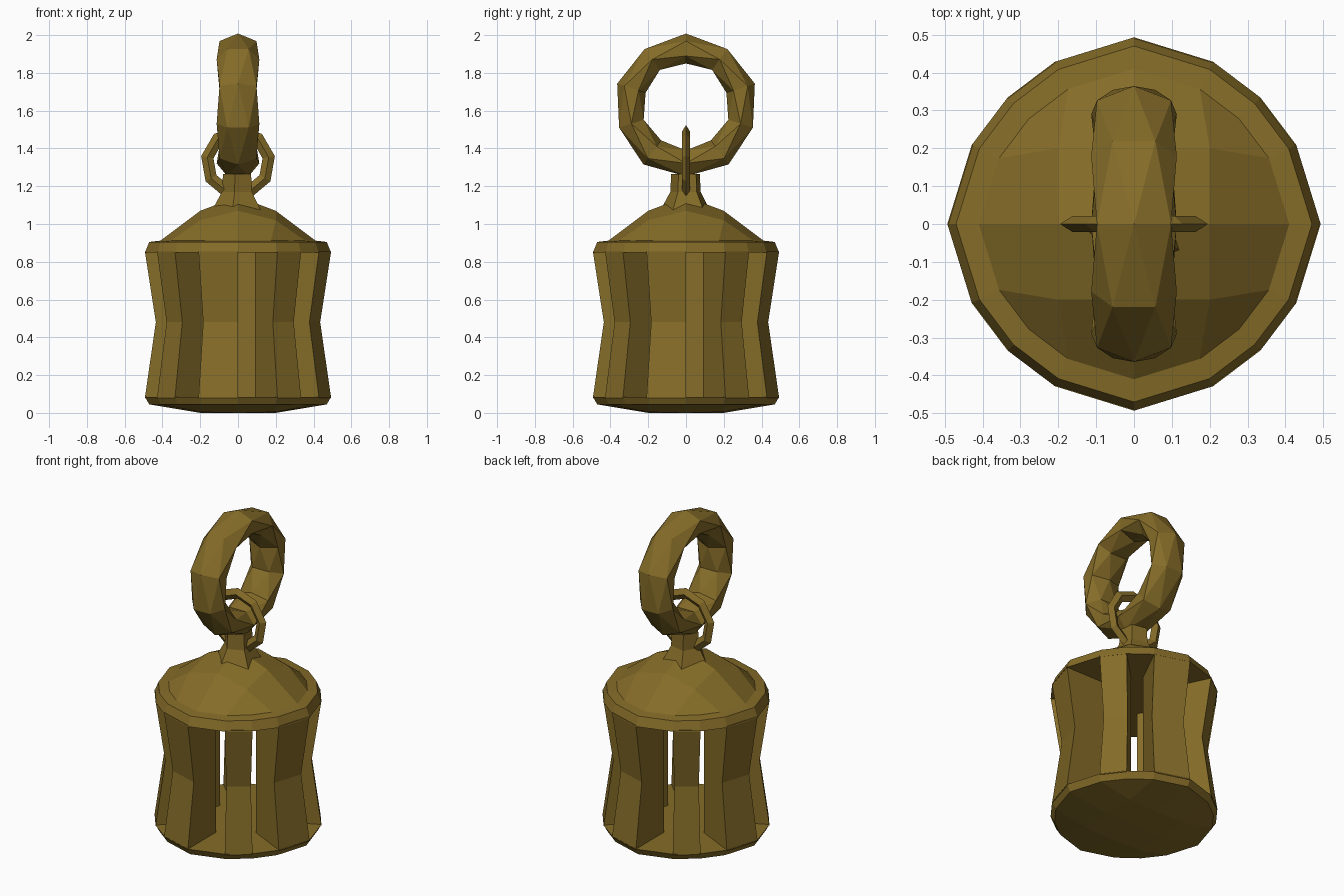
import bpy, bmesh, math

if "Cube" in bpy.data.objects:
    bpy.data.objects.remove(bpy.data.objects["Cube"])

mat = bpy.data.materials.new("old brass")
mat.diffuse_color = (0.235, 0.15, 0.021, 1)
mat.use_nodes = True
mat.node_tree.nodes["Principled BSDF"].inputs["Base Color"].default_value = mat.diffuse_color


def finish(bm, name):
    bmesh.ops.recalc_face_normals(bm, faces=bm.faces)
    me = bpy.data.meshes.new(name)
    bm.to_mesh(me)
    bm.free()
    me.materials.append(mat)
    ob = bpy.data.objects.new(name, me)
    bpy.context.collection.objects.link(ob)
    return ob


# sixteen-sided outline shared by the base, cage and cap
STEP = [(0, 1.0), (26, 0.967), (45, 0.958), (64, 0.967)]


def outline(i, r, z):
    a, k = STEP[i % 4]
    a = math.radians(a + 90 * ((i // 4) % 4))
    return (r * k * math.cos(a), r * k * math.sin(a), z)


def bridge(bm, a, b):
    n = len(a)
    for i in range(n):
        bm.faces.new((a[i], a[(i + 1) % n], b[(i + 1) % n], b[i]))


def grid_cap(bm, rim, z_mid, z_edge, z_corner, h=0.2):
    """fill a 16-vertex rim with a 4 x 4 quad grid"""
    order = [(4, 2), (4, 3), (4, 4), (3, 4), (2, 4), (1, 4), (0, 4), (0, 3),
             (0, 2), (0, 1), (0, 0), (1, 0), (2, 0), (3, 0), (4, 0), (4, 1)]
    g = dict(zip(order, rim))
    zs = (z_mid, z_edge, z_corner)
    for i in range(1, 4):
        for j in range(1, 4):
            z = zs[abs(i - 2) + abs(j - 2)]
            g[i, j] = bm.verts.new(((i - 2) * h, (j - 2) * h, z))
    for i in range(4):
        for j in range(4):
            bm.faces.new((g[i, j], g[i + 1, j], g[i + 1, j + 1], g[i, j + 1]))


def disc(name, rings, lower, upper):
    bm = bmesh.new()
    loops = [[bm.verts.new(outline(i, r, z)) for i in range(16)] for r, z in rings]
    for a, b in zip(loops, loops[1:]):
        bridge(bm, a, b)
    for rim, heights in ((loops[0], lower), (loops[-1], upper)):
        if heights:
            grid_cap(bm, rim, *heights)
        else:
            bm.faces.new(rim)
    return finish(bm, name)


# base plate and domed roof
disc("base", [(0.47, 0.045), (0.493, 0.085)], (0.0, 0.0, 0.005), None)
disc("roof", [(0.493, 0.848), (0.47, 0.905), (0.41, 0.912)], None, (1.145, 1.07, 1.02))

# eight deep waisted cage bars
bm = bmesh.new()
for k in range(8):
    i = 2 * k + 1
    loops = []
    for r, z in ((0.493, 0.08), (0.435, 0.48), (0.493, 0.855)):
        pts = [outline(i, r, z), outline(i + 1, r, z),
               outline(i + 1, 0.215, z), outline(i, 0.215, z)]
        loops.append([bm.verts.new(p) for p in pts])
    for a, b in zip(loops, loops[1:]):
        bridge(bm, a, b)
    bm.faces.new(loops[0])
    bm.faces.new(loops[-1])
finish(bm, "cage_bars")

# flared neck on the roof
bm = bmesh.new()
loops = []
for r, z in ((0.14, 1.07), (0.085, 1.17), (0.08, 1.265)):
    loops.append([bm.verts.new((r * math.cos(math.radians(72 * i - 30)),
                                r * math.sin(math.radians(72 * i - 30)), z)) for i in range(5)])
for a, b in zip(loops, loops[1:]):
    bridge(bm, a, b)
bm.faces.new(loops[0])
bm.faces.new(loops[-1])
finish(bm, "neck")


def ring(name, zc, rad, tube, width, segs, sides, along_x, twist=0.0, start=0.0):
    """low-poly ring, triangulated so the twisted section stays faceted"""
    bm = bmesh.new()
    loops = []
    for i in range(segs):
        a = 2 * math.pi * i / segs + start
        loop = []
        for j in range(sides):
            b = 2 * math.pi * j / sides + twist * (i % 2)
            r = rad + tube * math.cos(b)
            u, w = r * math.cos(a), width * math.sin(b)
            z = zc + r * math.sin(a)
            loop.append(bm.verts.new((u, w, z) if along_x else (w, u, z)))
        loops.append(loop)
    for i in range(segs):
        bridge(bm, loops[i], loops[(i + 1) % segs])
    bmesh.ops.triangulate(bm, faces=bm.faces)
    return finish(bm, name)


# small eye ring and large carrying ring
ring("eye_ring", 1.325, 0.165, 0.033, 0.021, 9, 4, True, 0.0, math.radians(10))
ring("carry_ring", 1.625, 0.304, 0.079, 0.113, 10, 6, False, math.radians(30), math.radians(18))
